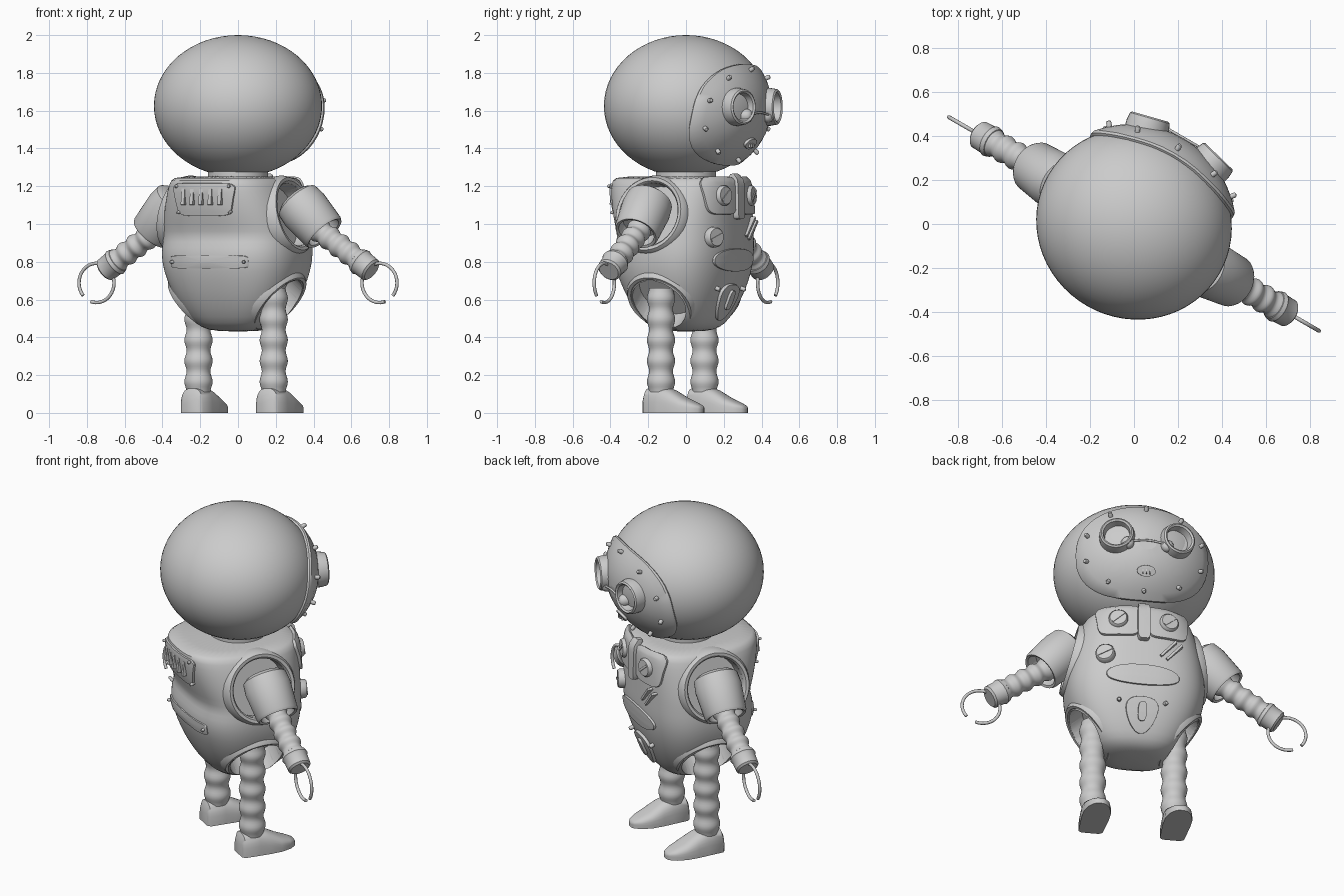
import bpy, bmesh, math
from mathutils import Vector, Matrix
from mathutils.bvhtree import BVHTree

cube = bpy.data.objects.get("Cube")
if cube:
    bpy.data.objects.remove(cube)

grey = bpy.data.materials.new("plain_grey")
grey.use_nodes = True
grey.diffuse_color = (0.6, 0.6, 0.6, 1)
grey.node_tree.nodes["Principled BSDF"].inputs["Base Color"].default_value = (0.6, 0.6, 0.6, 1)
parts = []


def add(name, bm, fix=True, angle=40):
    if fix:
        bmesh.ops.remove_doubles(bm, verts=bm.verts, dist=1e-5)
        bmesh.ops.recalc_face_normals(bm, faces=bm.faces)
    me = bpy.data.meshes.new(name)
    bm.to_mesh(me)
    bm.free()
    me.materials.append(grey)
    me.shade_smooth()
    me.set_sharp_from_angle(angle=math.radians(angle))
    o = bpy.data.objects.new(name, me)
    bpy.context.collection.objects.link(o)
    parts.append(o)
    return o


def bridge(bm, rings, closed=True):
    n = len(rings[0])
    for a, b in zip(rings, rings[1:]):
        for i in range(n if closed else n - 1):
            j = (i + 1) % n
            bm.faces.new((a[i], a[j], b[j], b[i]))


def lathe(name, profile, origin, axis, n=32):
    """Spin (radius, distance) points about an axis."""
    m = Matrix.Translation(origin) @ Vector(axis).to_track_quat('Z', 'Y').to_matrix().to_4x4()
    bm = bmesh.new()
    ang = [2 * math.pi * i / n for i in range(n)]
    bridge(bm, [[bm.verts.new(m @ Vector((r * math.cos(a), r * math.sin(a), t))) for a in ang]
                for r, t in profile])
    return add(name, bm)


def tube(name, p0, p1, radius, bumps=0, swell=0.0):
    """Ribbed hose or plain rod between two points."""
    p0, p1 = Vector(p0), Vector(p1)
    d = p1 - p0
    k = max(1, bumps * 8)
    prof = [(radius - swell * math.cos(2 * math.pi * bumps * i / k), d.length * i / k) for i in range(k + 1)]
    return lathe(name, [(0, 0)] + prof + [(0, d.length)], p0, d)


def box(name, loc, size, rot=None):
    bm = bmesh.new()
    bmesh.ops.create_cube(bm, size=1)
    m = Matrix.Translation(loc) @ (rot or Matrix()) @ Matrix.Diagonal((*size, 1))
    bmesh.ops.transform(bm, matrix=m, verts=bm.verts)
    return add(name, bm)


def oval(t, n):
    c, s = math.cos(t), math.sin(t)
    return (math.copysign(abs(c) ** (2 / n), c), math.copysign(abs(s) ** (2 / n), s))


def hit(tree, x, z, side):
    p, nrm, _, _ = tree.ray_cast(Vector((x, side * 2, z)), Vector((0, -side, 0)))
    if p is None:
        p, nrm, _, _ = tree.find_nearest(Vector((x, side * 0.4, z)))
    return p, nrm


def patch(name, tree, cx, cz, rx, rz, power=2, lift=0.012, taper=0.0, side=-1):
    """Raised plate that follows a surface."""
    bm, n, rings = bmesh.new(), 48, []
    for k, off in [(i / 8, lift) for i in range(1, 8)] + [(0.98, lift), (1, lift * 0.6), (1, -0.015)]:
        ring = []
        for i in range(n):
            u, v = oval(2 * math.pi * i / n, power)
            p, nrm = hit(tree, cx + k * u * rx * (1 + taper * v * k), cz + k * v * rz, side)
            ring.append(bm.verts.new(p + nrm * off))
        rings.append(ring)
    bridge(bm, rings)
    bm.faces.new(rings[0])
    bm.normal_update()
    if sum(f.normal.y * f.calc_area() for f in bm.faces) * side < 0:
        bmesh.ops.reverse_faces(bm, faces=bm.faces)
    return add(name, bm, fix=False)


def rivet(name, tree, x, z, side=-1, r=0.012):
    p, nrm = hit(tree, x, z, side)
    lathe(name, [(r, -0.01), (r, 0.02), (r * 0.7, 0.026), (0, 0.028)], p, nrm, 12)


def arc(name, pts, depth):
    cu = bpy.data.curves.new(name, 'CURVE')
    cu.dimensions, cu.bevel_depth, cu.use_fill_caps = '3D', depth, True
    sp = cu.splines.new('POLY')
    sp.points.add(len(pts) - 1)
    for q, p in zip(sp.points, pts):
        q.co = (*p, 1)
    cu.materials.append(grey)
    o = bpy.data.objects.new(name, cu)
    bpy.context.collection.objects.link(o)
    parts.append(o)


def evaluated_tree(o):
    bpy.context.view_layer.update()
    return BVHTree.FromObject(o, bpy.context.evaluated_depsgraph_get())


# Torso: stacked rounded sections of (height, half width, front depth, back depth)
sections = [(.43, .10, .09, .09), (.45, .19, .16, .16), (.5, .25, .2, .21), (.6, .32, .25, .27),
            (.7, .365, .285, .31), (.8, .39, .305, .34), (.88, .39, .31, .335), (.93, .385, .31, .312),
            (.99, .38, .31, .335), (1.08, .36, .31, .365), (1.18, .33, .31, .385),
            (1.235, .305, .305, .385), (1.255, .28, .28, .36)]
bm = bmesh.new()
rings = []
for z, a, f, b in sections:
    ring = []
    for i in range(48):
        u, v = oval(2 * math.pi * i / 48, 2.7)
        ring.append(bm.verts.new((a * u, v * (b if v > 0 else f), z)))
    rings.append(ring)
bridge(bm, rings)
bm.faces.new(rings[0])
bm.faces.new(rings[-1])
torso = add("torso", bm)
torso.modifiers.new("smooth", 'SUBSURF').levels = 1
torso_tree = evaluated_tree(torso)

# Shoulder and hip sockets: recesses cut in the torso, with raised collars
sockets = []
for s in (1, -1):
    sockets.append(("shoulder", Vector((s * .345, .02, 1.05)), Vector((s * .97, 0, .22)).normalized(), .205))
    sockets.append(("hip", Vector((s * .25, .01, .59)), Vector((s * .76, 0, -.65)), .19))
for name, c, d, r in sockets:
    cutter = lathe("cutter", [(0, -.08), (r - .035, -.08), (r - .035, .3), (0, .3)], c, d)
    mod = torso.modifiers.new("socket", 'BOOLEAN')
    mod.operation, mod.object, mod.solver = 'DIFFERENCE', cutter, 'EXACT'
bpy.context.view_layer.update()
cut = bpy.data.meshes.new_from_object(torso.evaluated_get(bpy.context.evaluated_depsgraph_get()))
torso.modifiers.clear()
torso.data = cut
cut.set_sharp_from_angle(angle=math.radians(40))
for o in [o for o in parts if o.name.startswith("cutter")]:
    parts.remove(o)
    bpy.data.objects.remove(o)
for name, c, d, r in sockets:
    lathe(name + "_collar", [(r - .035, -.07), (r - .035, .005), (r - .025, .018), (r - .008, .02),
                             (r, .008), (r + .012, -.02), (r + .015, -.06)], c, d, 48)

# Head
bm = bmesh.new()
bmesh.ops.create_uvsphere(bm, u_segments=64, v_segments=32, radius=1)
bmesh.ops.transform(bm, verts=bm.verts,
                    matrix=Matrix.Translation((0, 0, 1.625)) @ Matrix.Diagonal((.45, .43, .375, 1)))
head = add("head", bm)
head_tree = evaluated_tree(head)
tube("neck", (0, 0, 1.2), (0, 0, 1.32), .16)

# Face plate with rivets, mouth and goggles
patch("face_plate", head_tree, 0, 1.58, .365, .26, 2.3, .02)
face_tree = evaluated_tree(parts[-1])
for i in range(10):
    t = 2 * math.pi * (i + .5) / 10
    rivet("face_rivet", face_tree, .335 * math.cos(t), 1.58 + .235 * math.sin(t))
patch("mouth", face_tree, 0, 1.43, .052, .026, 2, .014)
for i in (-1, 0, 1):
    p, nrm = hit(face_tree, i * .02, 1.43, -1)
    box("tooth_bar", p + nrm * .014, (.005, .01, .034))
for s in (1, -1):
    lathe("goggle", [(.1, -.07), (.1, .02), (.094, .055), (.085, .062), (.075, .055), (.068, .01), (0, .01)],
          (s * .165, -.4, 1.62), (s * .25, -1, 0))
    lathe("goggle_pupil", [(.034, -.06), (.036, .03), (.03, .047), (.016, .056), (0, .058)],
          (s * .115, -.41, 1.575), (-s * .15, -1, -.1), 24)
arc("goggle_bridge", [(x * .01, -.452, 1.575 + .015 * math.cos(x * .16)) for x in range(-10, 11)], .006)


# Chest details
def screw(x, z, tilt):
    p, nrm = hit(torso_tree, x, z, -1)
    lathe("screw", [(.054, -.03), (.054, .024), (.046, .034), (0, .034)], p, nrm)
    rot = nrm.to_track_quat('Z', 'Y').to_matrix().to_4x4() @ Matrix.Rotation(tilt, 4, 'Z')
    box("screw_slot", p + nrm * .034, (.085, .013, .01), rot)


for s in (1, -1):
    patch("chest_plate", torso_tree, s * .135, 1.145, .115, .095, 5, .016, .06)
    screw(s * .14, 1.15, .7)
    rivet("belly_rivet", torso_tree, s * .13, .66)
patch("chest_strap", torso_tree, 0, 1.135, .036, .11, 5, .032)
screw(-.21, .93, .4)
for dx in (0, .035):
    p, nrm = hit(torso_tree, .14 + dx, .985 - dx * .5, -1)
    box("chest_bar", p, (.13, .04, .014), Matrix.Rotation(-.85, 4, 'Y'))
patch("belly_oval", torso_tree, 0, .81, .205, .06, 2.2, .012)
patch("lower_shield", torso_tree, 0, .59, .085, .095, 2.3, .016, .35)
patch("shield_slot", torso_tree, 0, .605, .024, .05, 3, .03)

# Back details: vent panel and riveted strip
patch("vent_panel", torso_tree, 0, 1.13, .175, .085, 7, .012, .1, side=1)
for i in range(5):
    p, nrm = hit(torso_tree, (i - 2) * .055, 1.145, 1)
    box("vent_slat", p + nrm * .012, (.02, .022, .085), Matrix.Rotation(.12, 4, 'X'))
patch("back_strip", torso_tree, 0, .8, .235, .034, 8, .008, side=1)
for s in (1, -1):
    for z in (.8, 1.065, 1.2):
        rivet("back_rivet", torso_tree, s * (.215 if z < 1 else .155), z, 1, .009)

# Limbs
for s in (1, -1):
    a, b = Vector((s * .37, .01, 1.12)), Vector((s * .53, 0, .95))
    n = (b - a).length
    lathe("sleeve", [(0, -.02), (.10, -.02), (.125, 0), (.132, .06), (.12, n - .015), (.112, n),
                     (.098, n - .005), (.095, n - .07), (0, n - .07)], a, b - a)
    tube("forearm", (s * .47, 0, .985), (s * .77, 0, .785), .06, 5, .006)
    lathe("wrist_cuff", [(.05, -.01), (.068, 0), (.074, .02), (.068, .03), (.066, .09), (.055, .1), (0, .1)],
          (s * .735, 0, .808), (s * .83, 0, -.56))
    arc("claw", [(s * (.865 + .107 * math.cos(math.radians(g))), 0, .688 + .104 * math.sin(math.radians(g)))
                 for g in range(-40, 290, 8)], .009)
    tube("leg", (s * .23, .02, .11), (s * .23, .02, .66), .069, 5, .006)

    # Shoe: sections of (y, half width, height), flat underneath
    bm = bmesh.new()
    rings = []
    for y, w, h in [(.105, .05, .1), (.09, .068, .13), (0, .074, .142), (-.06, .078, .12),
                    (-.13, .077, .08), (-.19, .06, .055), (-.225, .035, .04), (-.235, .015, .025)]:
        arch = [(1, 0)] + [oval(math.pi * i / 16, 2.8) for i in range(17)] + [(-1, 0)]
        rings.append([bm.verts.new((s * .23 + w * u, y, .02 * (i not in (0, 18)) + (h - .02) * v))
                      for i, (u, v) in enumerate(arch)])
    bridge(bm, rings)
    bm.faces.new(rings[0])
    bm.faces.new(rings[-1])
    add("shoe", bm, angle=50)

# Turn the whole figure on its stand
turn = Matrix.Rotation(math.radians(150), 4, 'Z')
for o in parts:
    o.matrix_world = turn
